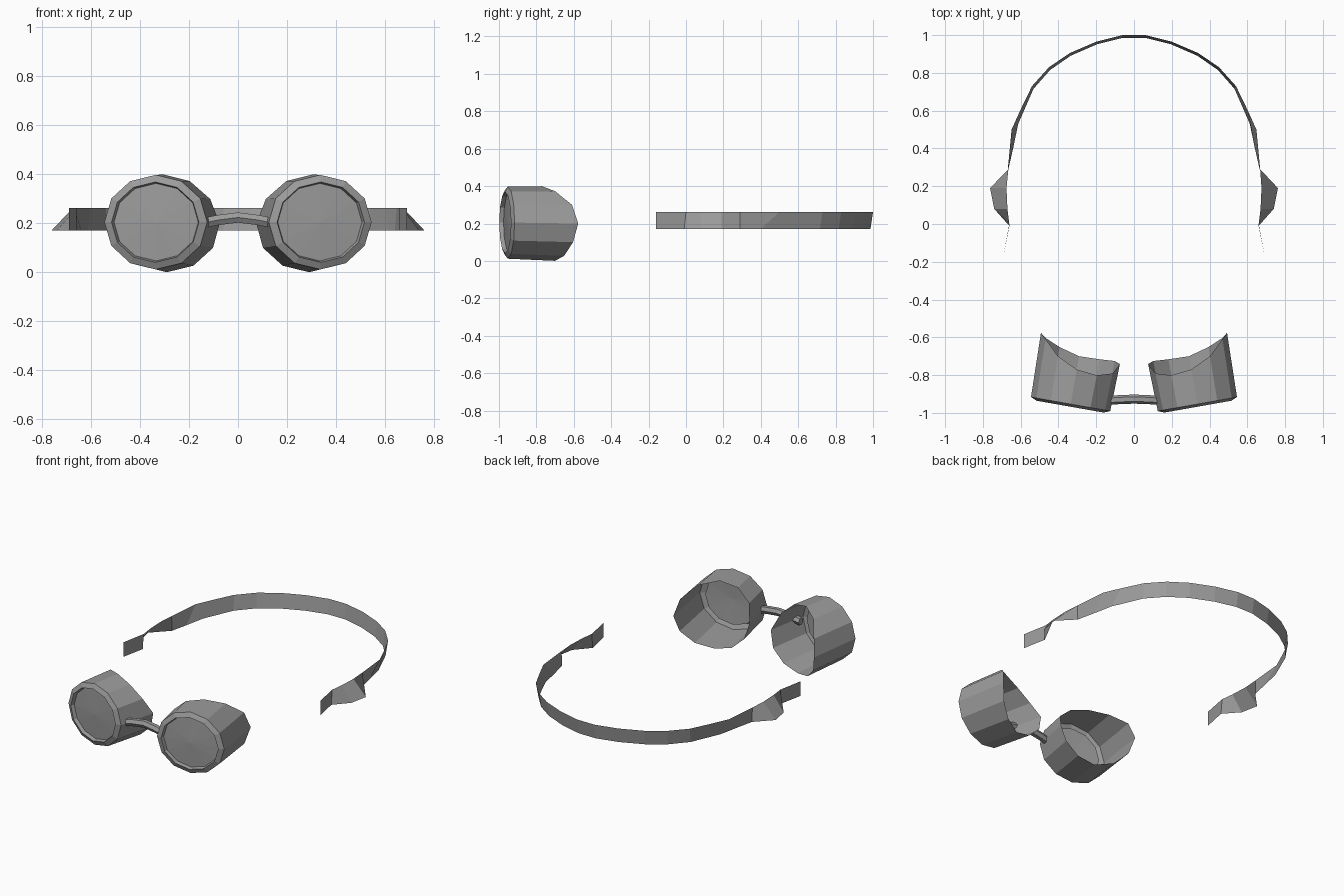
import bpy, bmesh, math
from mathutils import Vector, Matrix

cube = bpy.data.objects.get("Cube")
if cube:
    bpy.data.objects.remove(cube, do_unlink=True)

grey = bpy.data.materials.new("mid_grey")
grey.use_nodes = True
grey.diffuse_color = (0.33, 0.33, 0.33, 1)
grey.node_tree.nodes["Principled BSDF"].inputs["Base Color"].default_value = (0.33, 0.33, 0.33, 1)


def finish(name, bm):
    mesh = bpy.data.meshes.new(name)
    bm.to_mesh(mesh)
    bm.free()
    mesh.materials.append(grey)
    obj = bpy.data.objects.new(name, mesh)
    bpy.context.collection.objects.link(obj)
    return obj


def bridge_loops(bm, a, b, closed=True):
    n = len(a)
    for i in range(n if closed else n - 1):
        j = (i + 1) % n
        bm.faces.new((a[i], a[j], b[j], b[i]))


# Eye cups: twelve-sided shells whose back edge follows the face
SIDES = 12
WIDE, TALL = 0.213, 0.193
# back edge depth, from the outer corner over the top and round underneath
BACK = [0.358, 0.33, 0.252, 0.2, 0.188, 0.212, 0.268, 0.279, 0.274, 0.271, 0.301, 0.335]


def cup_ring(bm, scale, depths, drop=0.0):
    ring = []
    for i, d in enumerate(depths):
        a = 2 * math.pi * i / SIDES
        ring.append(bm.verts.new((WIDE * scale * math.cos(a), d,
                                  TALL * scale * math.sin(a) - drop)))
    return ring


def eye_cup(name, side):
    bm = bmesh.new()
    rings = [cup_ring(bm, 1.033, BACK, 0.005)]
    for scale, depth in [(1, 0.014), (0.85, 0), (0.82, 0.022)]:
        rings.append(cup_ring(bm, scale, [depth] * SIDES))
    for a, b in zip(rings, rings[1:]):
        bridge_loops(bm, a, b)
    # shallow domed lens
    centre = bm.verts.new((0, 0.014, 0))
    for i in range(SIDES):
        bm.faces.new((rings[-1][i], rings[-1][(i + 1) % SIDES], centre))
    # turn outward, place, and mirror for the other side
    bm.transform(Matrix.Translation((0.338, -0.967, 0.205)) @ Matrix.Rotation(math.radians(10), 4, "Z"))
    if side < 0:
        bm.transform(Matrix.Scale(-1, 4, (1, 0, 0)))
    bmesh.ops.recalc_face_normals(bm, faces=bm.faces)
    # make the open shell face outward
    front = min(bm.faces, key=lambda f: f.calc_center_median().y)
    if front.normal.y > 0:
        bmesh.ops.reverse_faces(bm, faces=bm.faces)
    return finish(name, bm)


eye_cup("left_eye_cup", 1)
eye_cup("right_eye_cup", -1)

# Nose bridge: six-sided arched bar reaching just inside both cups
bm = bmesh.new()
loops = []
for x, y, z in [(-0.15, -0.935, 0.2), (-0.08, -0.93, 0.214), (0, -0.927, 0.224),
                (0.08, -0.93, 0.214), (0.15, -0.935, 0.2)]:
    loops.append([bm.verts.new((x, y + 0.024 * math.cos(k * math.pi / 3),
                                z + 0.024 * math.sin(k * math.pi / 3))) for k in range(6)])
for a, b in zip(loops, loops[1:]):
    bridge_loops(bm, a, b)
bm.faces.new(loops[0])
bm.faces.new(loops[-1])
bmesh.ops.recalc_face_normals(bm, faces=bm.faces)
finish("nose_bridge", bm)

# Head strap: thin ribbon, (lower edge xy, upper edge xy) from the left end to the back
LOW, HIGH = 0.17, 0.262
half = [((0.69, -0.16), (0.69, -0.16)), ((0.66, -0.01), (0.66, 0)),
        ((0.74, 0.08), (0.67, 0.08)), ((0.762, 0.19), (0.675, 0.19)),
        ((0.665, 0.29), (0.668, 0.29)), ((0.64, 0.4), (0.648, 0.5)),
        ((0.613, 0.53), (0.603, 0.6))]
for x, y in [(0.54, 0.73), (0.45, 0.83), (0.34, 0.905), (0.2, 0.965), (0.06, 1)]:
    half.append(((x * 0.985, y - 0.014), (x, y)))
mirrored = [((-l[0], l[1]), (-h[0], h[1])) for l, h in reversed(half)]
bm = bmesh.new()
low, high = [], []
for l, h in half + mirrored:
    low.append(bm.verts.new((*l, LOW)))
    high.append(bm.verts.new((*h, HIGH)))
bridge_loops(bm, low, high, closed=False)
finish("head_strap", bm)
